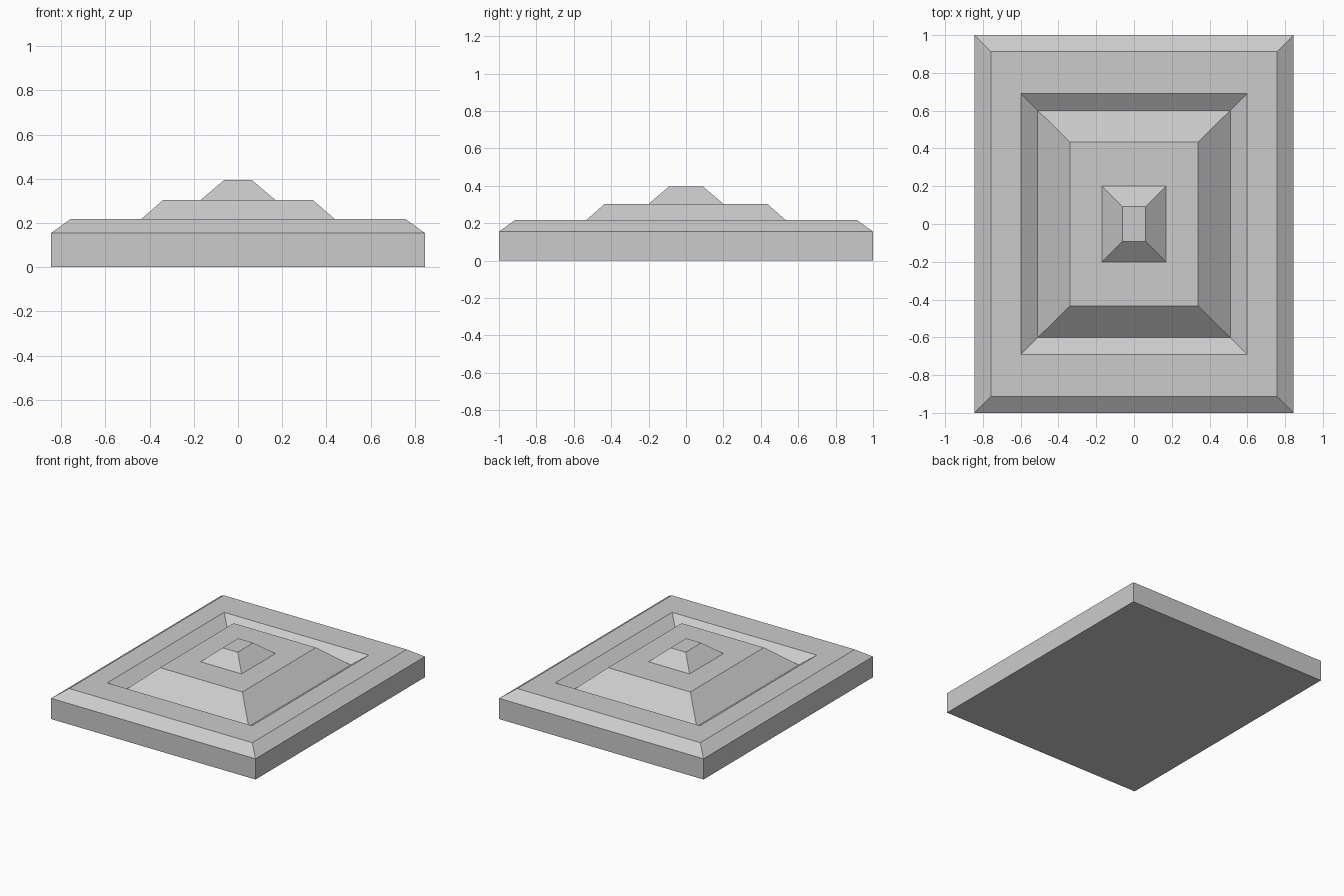
import bpy
import bmesh

if "Cube" in bpy.data.objects:
    bpy.data.objects.remove(bpy.data.objects["Cube"])


def stepped_part(name, rings, cap_bottom=False, cap_top=False):
    """Loft through rectangular rings given as (half_x, half_y, z)."""
    bm = bmesh.new()
    loops = [[bm.verts.new((sx * hx, sy * hy, z))
              for sx, sy in ((-1, -1), (1, -1), (1, 1), (-1, 1))]
             for hx, hy, z in rings]
    for low, high in zip(loops, loops[1:]):
        for i in range(4):
            j = (i + 1) % 4
            bm.faces.new((low[i], low[j], high[j], high[i]))
    if cap_bottom:
        bm.faces.new(loops[0][::-1])
    if cap_top:
        bm.faces.new(loops[-1])
    mesh = bpy.data.meshes.new(name)
    bm.to_mesh(mesh)
    bm.free()
    obj = bpy.data.objects.new(name, mesh)
    bpy.context.collection.objects.link(obj)
    return obj


# Base slab with bevelled rim that drops into a valley around the centre
stepped_part("base_rim", [
    (0.845, 1.0, 0.0), (0.845, 1.0, 0.155), (0.757, 0.912, 0.218),
    (0.598, 0.69, 0.218), (0.51, 0.602, 0.155)], cap_bottom=True)

# Middle tier rising out of the valley
stepped_part("middle_tier", [
    (0.51, 0.602, 0.155), (0.34, 0.435, 0.303), (0.17, 0.2, 0.303)])

# Small truncated pyramid on top
stepped_part("top_cap", [
    (0.17, 0.2, 0.303), (0.062, 0.092, 0.395)], cap_top=True)
